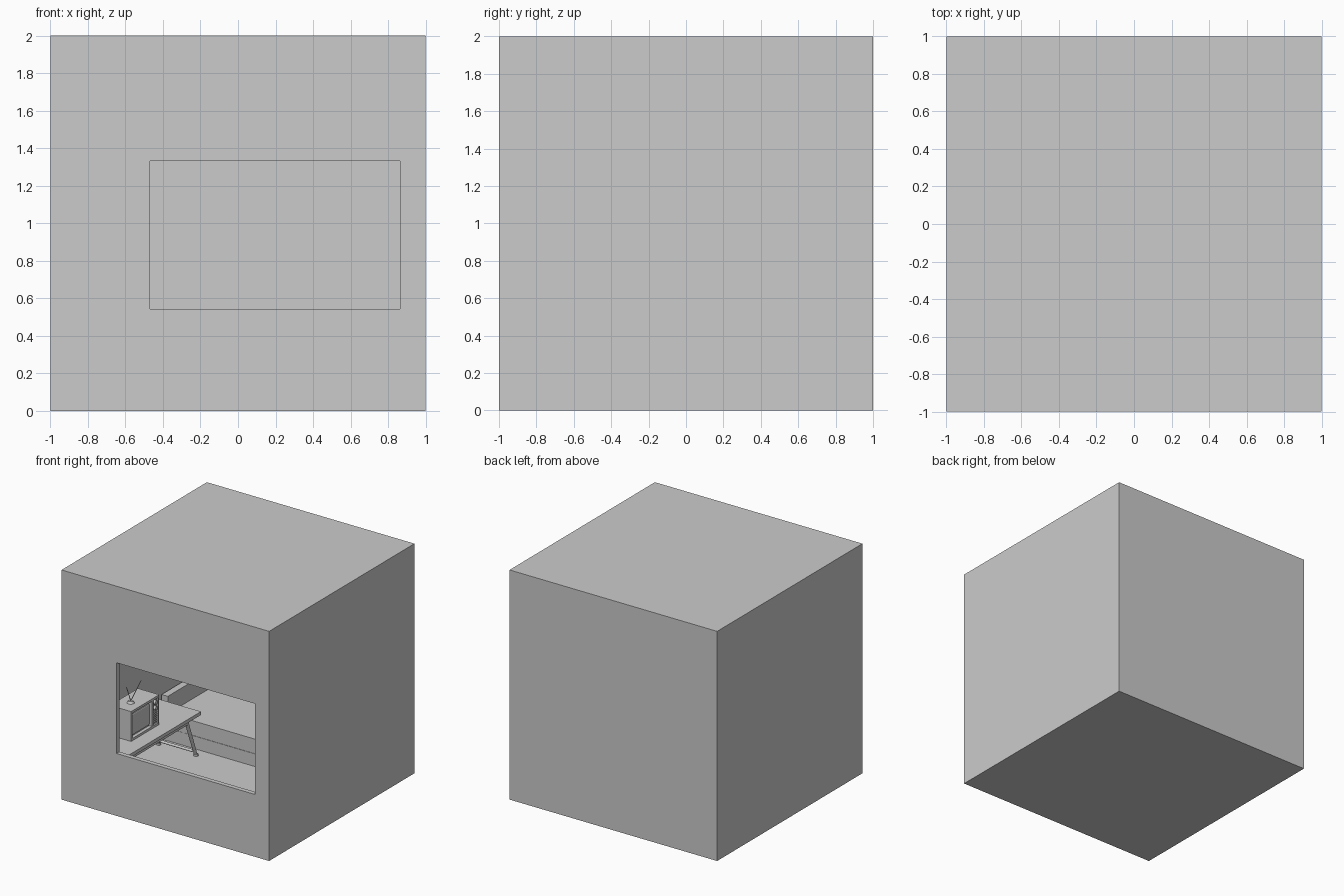
import bpy, bmesh
from math import pi
from mathutils import Vector

if "Cube" in bpy.data.objects:
    bpy.data.objects.remove(bpy.data.objects["Cube"])

T = 0.04                            # wall thickness
D = Vector((0.03, -0.04, 0.03))     # shift of furniture into the room


def finish(bm, name, smooth=False):
    bmesh.ops.recalc_face_normals(bm, faces=bm.faces)
    me = bpy.data.meshes.new(name)
    bm.to_mesh(me)
    bm.free()
    ob = bpy.data.objects.new(name, me)
    bpy.context.collection.objects.link(ob)
    if smooth:
        me.shade_smooth()
    return ob


def box(name, lo, hi, off=D, bevel=0):
    bm = bmesh.new()
    bmesh.ops.create_cube(bm, size=1)
    lo, hi = Vector(lo) + off, Vector(hi) + off
    for v in bm.verts:
        v.co = Vector([(a + b) / 2 + c * (b - a) for a, b, c in zip(lo, hi, v.co)])
    if bevel:
        bmesh.ops.bevel(bm, geom=bm.edges[:], offset=bevel, segments=2, affect='EDGES', profile=0.5)
    return finish(bm, name)


def rod(name, a, b, r, r2=None, n=12):
    a, b = Vector(a) + D, Vector(b) + D
    bm = bmesh.new()
    bmesh.ops.create_cone(bm, cap_ends=True, segments=n, radius1=r,
                          radius2=r if r2 is None else r2, depth=(b - a).length)
    ob = finish(bm, name)
    ob.location = (a + b) / 2
    ob.rotation_euler = (b - a).to_track_quat('Z', 'Y').to_euler()
    return ob


def cut(ob, *cutters):
    for c in cutters:
        m = ob.modifiers.new("cut", 'BOOLEAN')
        m.object, m.solver = c, 'EXACT'
        c.hide_render = True
        c.hide_set(True)


# room shell with window opening
O = Vector((0, 0, 0))
room = box("room_shell", (-1, -1, 0), (1, 1, 2), O)
inner = box("room_cutter", (-1 + T, -1 + T, T), (1 - T, 1 - T, 2 - T), O)
hole = box("window_cutter", (-.47, -1.2, .543), (.863, -.9, 1.333), O)
cut(room, inner, hole)

# bed: frame, mattress, sheet fold, headboard
box("bed_frame", (-.92, .35, 0), (.5, .99, .12))
box("mattress", (-.92, .352, .12), (-.72, .99, .248))
box("blanket", (-.72, .345, .125), (.5, .99, .252))
box("headboard", (-.98, .345, 0), (-.92, .99, .4))

# table with splayed legs, feet, stretchers and rails
box("table_top", (-.98, -.78, .36), (-.555, .28, .39))
YC = -.25
for s in (-1, 1):
    for x in (-.945, -.585):
        rod("table_leg", (x, YC + s * .37, .36), (x, YC + s * .5, .02), .016, .014)
        rod("table_foot", (x, YC + s * .505, 0), (x, YC + s * .505, .022), .02)
    rod("table_stretcher", (-.945, YC + s * .49, .05), (-.585, YC + s * .49, .05), .011)
for x in (-.945, -.585):
    box("table_rail", (x - .015, YC - .38, .33), (x + .015, YC + .38, .36))

# television: cabinet with recessed screen and control panel
tv = box("tv_cabinet", (-.89, -.494, .39), (-.686, -.107, .65))
cut(tv, box("screen_cutter", (-.715, -.475, .41), (-.66, -.205, .63)),
    box("panel_cutter", (-.70, -.185, .41), (-.66, -.122, .63)))
box("tv_screen", (-.73, -.462, .425), (-.698, -.218, .615), bevel=.012)
for z in (.6, .55):
    rod("tv_dial", (-.702, -.153, z), (-.68, -.153, z), .019, .016, 16)
for i in range(6):
    z = .425 + i * .016
    box("speaker_slat", (-.702, -.18, z), (-.692, -.127, z + .007))

# rabbit-ear aerial
rod("aerial_base", (-.783, -.36, .65), (-.783, -.36, .668), .03, .02, 16)
for dy, dz in ((-.06, .15), (.14, .13)):
    rod("aerial_rod", (-.783, -.36, .665), (-.783, -.36 + dy, .66 + dz), .003, n=6)
